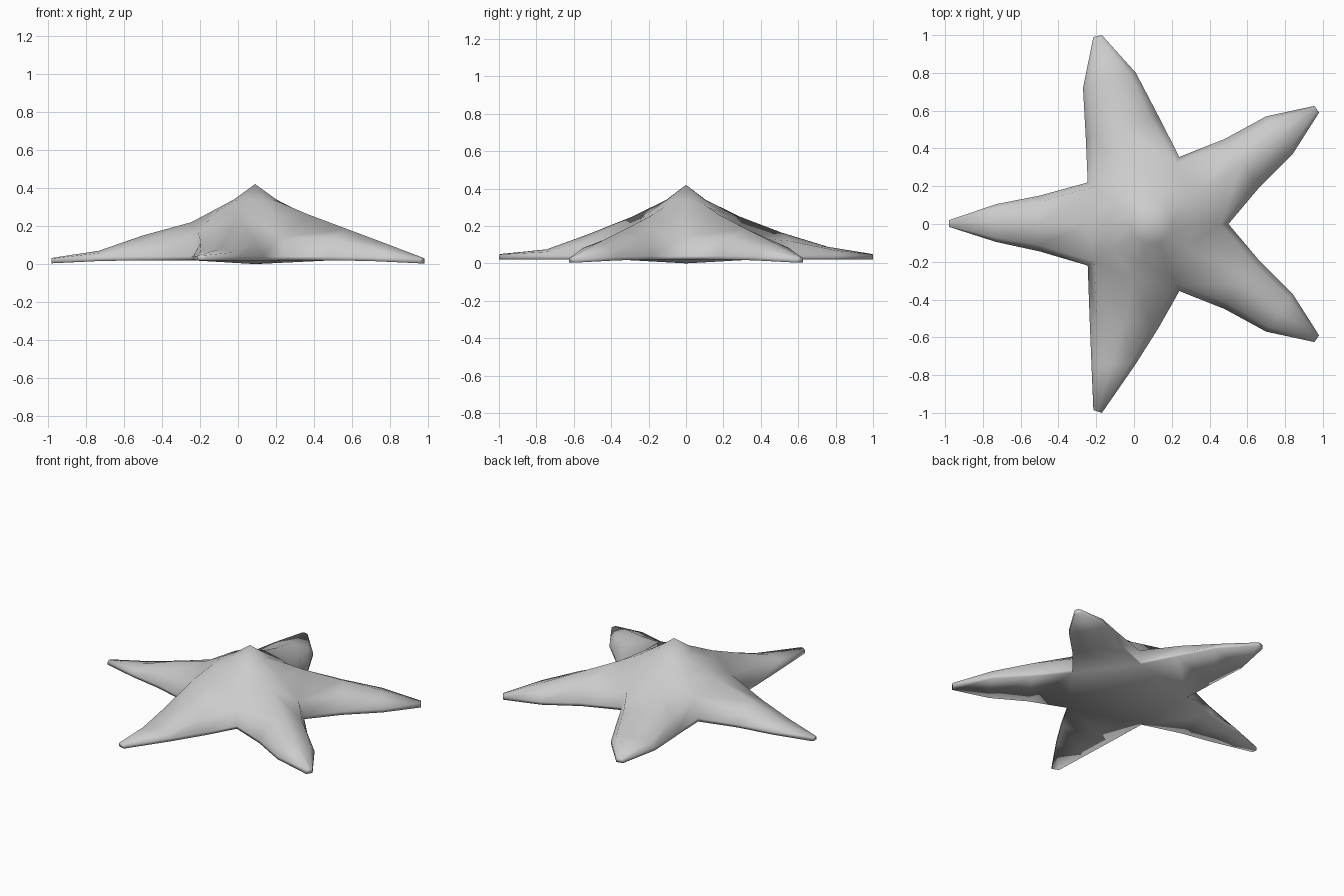
import bpy, bmesh, math
from mathutils import Vector

if "Cube" in bpy.data.objects:
    bpy.data.objects.remove(bpy.data.objects["Cube"])

CENTER = Vector((0.09, 0, 0.42))

# Each arm: stations from body to tip as (edge A xy, edge B xy, ridge height)
# Edges run counter-clockwise: A first, B second.
right = [((0.50, 0.0), (0.24, 0.355), 0.26), ((0.66, 0.19), (0.48, 0.45), 0.185),
         ((0.84, 0.37), (0.70, 0.57), 0.11), ((0.98, 0.59), (0.955, 0.625), 0.035)]
back = [((0.24, 0.355), (-0.245, 0.22), 0.25), ((0.13, 0.57), (-0.255, 0.45), 0.165),
        ((0.01, 0.80), (-0.27, 0.72), 0.088), ((-0.17, 1.0), (-0.215, 0.99), 0.05)]
left = [((-0.245, 0.22), (-0.245, -0.22), 0.22), ((-0.50, 0.15), (-0.50, -0.145), 0.15),
        ((-0.73, 0.105), (-0.73, -0.095), 0.07), ((-0.98, 0.02), (-0.98, -0.015), 0.032)]
front = [((-0.245, -0.22), (0.24, -0.355), 0.25), ((-0.235, -0.50), (0.13, -0.55), 0.155),
         ((-0.225, -0.75), (0.01, -0.74), 0.075), ((-0.215, -0.985), (-0.17, -1.0), 0.05)]


def mirror(arm):
    return [((b[0], -b[1]), (a[0], -a[1]), z) for a, b, z in arm]


arms = [right, back, left, front, mirror(right)]
bm = bmesh.new()


def face(*pts):
    bm.faces.new([bm.verts.new(p) for p in pts])


def notch_shoulder(p):
    """Top of the steep wall where two arms meet."""
    q = Vector((p[0], p[1], 0)).lerp(Vector((CENTER.x, 0, 0)), 0.1)
    q.z = 0.17 if p[0] < 0 else 0.14
    return q


def section(a, b, zr, i, drop):
    """Cross-section: bottom, rim, shoulder, ridge, shoulder, rim, bottom."""
    lo = 0.02 - drop * (0, 0.0, 0.004, 0.016)[i]
    hi = min(lo + 0.02, zr)
    A, B = Vector((*a, 0)), Vector((*b, 0))
    ridge = (A + B) / 2
    ridge.z = zr

    def up(p, z):
        return Vector((p.x, p.y, z))

    def shoulder(p):
        if i == 0:
            return notch_shoulder(p)
        s = ridge.lerp(p, 0.78)
        s.z = hi + (zr - hi) * 0.64
        return s
    return [up(A, lo), up(A, hi), shoulder(A), ridge, shoulder(B), up(B, hi), up(B, lo)]


# Arms
bases = []
for k, arm in enumerate(arms):
    drop = 0 if k in (1, 3) else 1
    secs = [section(*st, i, drop) for i, st in enumerate(arm)]
    for s, t in zip(secs, secs[1:]):
        for j in range(7):
            n = (j + 1) % 7
            face(s[j], t[j], t[n], s[n])
    face(*secs[-1])
    bases.append(secs[0])

# Domed middle: peak, upper ring, filled-out middle ring, arm bases
loop = [p for s in bases for p in (s[2], s[3])]
ring, mid = [], []
for i, p in enumerate(loop):
    d = Vector((p.x - CENTER.x, p.y, 0)).normalized() * 0.11
    r = Vector((CENTER.x + d.x, d.y, 0.34))
    m = (r + p) / 2
    m.z += 0.025 if i % 2 == 0 else 0.0
    ring.append(r)
    mid.append(m)
for i in range(10):
    n = (i + 1) % 10
    face(CENTER, ring[i], ring[n])
    face(ring[i], mid[i], mid[n], ring[n])
    face(mid[i], loop[i], loop[n], mid[n])

# Underside
under = Vector((CENTER.x, 0, 0.0))
for s in bases:
    face(under, s[6], s[0])

bmesh.ops.remove_doubles(bm, verts=bm.verts, dist=0.0005)
bmesh.ops.recalc_face_normals(bm, faces=bm.faces)
mesh = bpy.data.meshes.new("starfish_body")
bm.to_mesh(mesh)
bm.free()
body = bpy.data.objects.new("starfish_body", mesh)
bpy.context.collection.objects.link(body)
bpy.context.view_layer.objects.active = body
body.select_set(True)
bpy.ops.object.shade_smooth()
